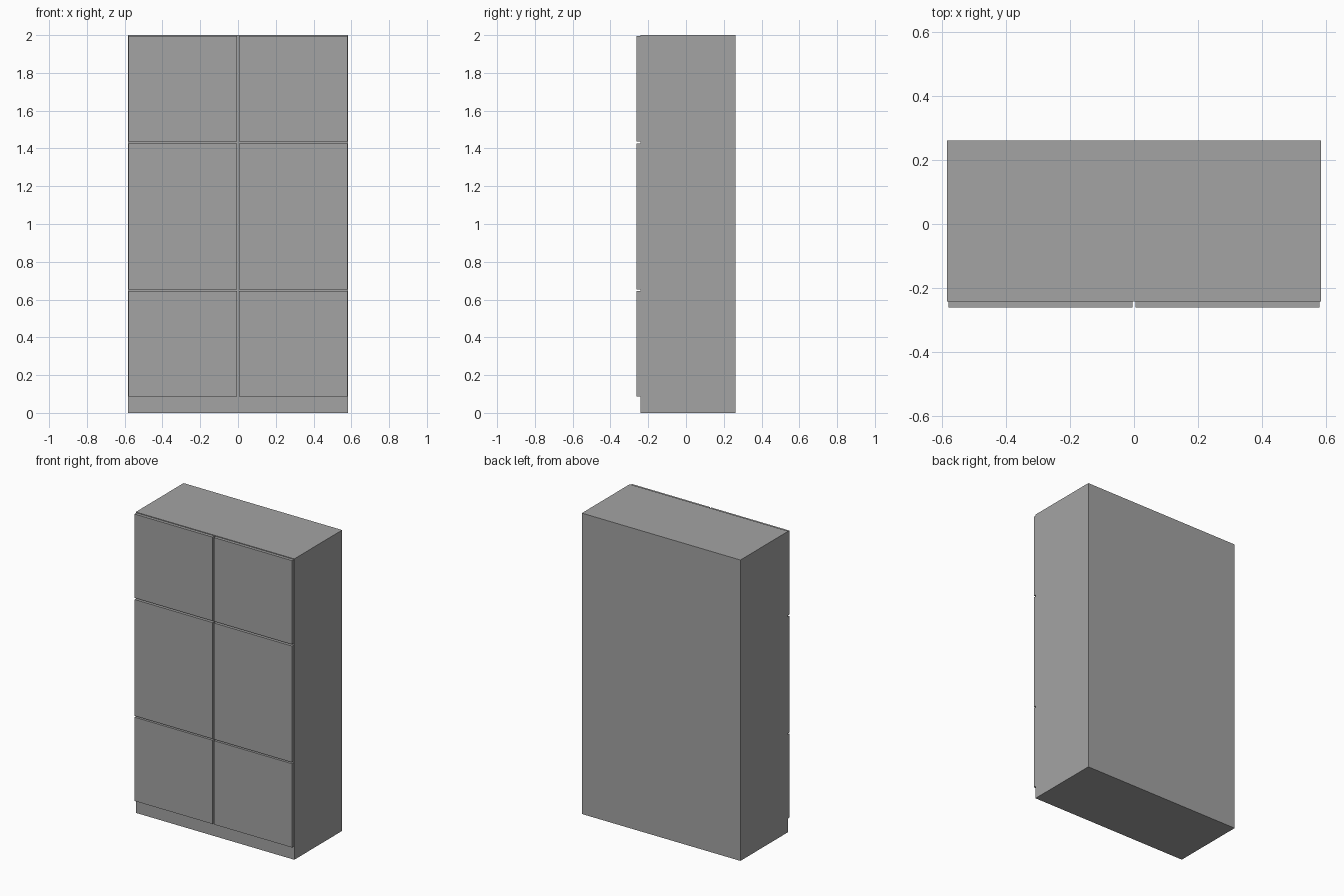
import bpy

if "Cube" in bpy.data.objects:
    bpy.data.objects.remove(bpy.data.objects["Cube"])

# One flat grey for the whole cabinet
grey = bpy.data.materials.new("grey")
grey.diffuse_color = (0.37, 0.37, 0.37, 1.0)
grey.use_nodes = True
grey.node_tree.nodes["Principled BSDF"].inputs["Base Color"].default_value = grey.diffuse_color


def box(name, x, y, z):
    """Box from (min, max) ranges on each axis."""
    bpy.ops.mesh.primitive_cube_add(
        size=1, location=[(a + b) / 2 for a, b in (x, y, z)])
    ob = bpy.context.object
    ob.name = name
    ob.scale = [b - a for a, b in (x, y, z)]
    bpy.ops.object.transform_apply(location=False, rotation=False, scale=True)
    ob.data.materials.append(grey)
    return ob


FRONT, BACK, BODY_FRONT = -0.261, 0.261, -0.241

# Cabinet body, down to the floor as a plinth
box("cabinet_body", (-0.583, 0.583), (BODY_FRONT, BACK), (0, 2))

# Three rows of paired doors with narrow gaps between
rows = {"lower": (0.088, 0.645), "middle": (0.654, 1.427), "upper": (1.438, 1.995)}
for row, z in rows.items():
    for side, x in (("left", (-0.579, -0.005)), ("right", (0.005, 0.579))):
        box(f"{row}_{side}_door", x, (FRONT, BODY_FRONT), z)
